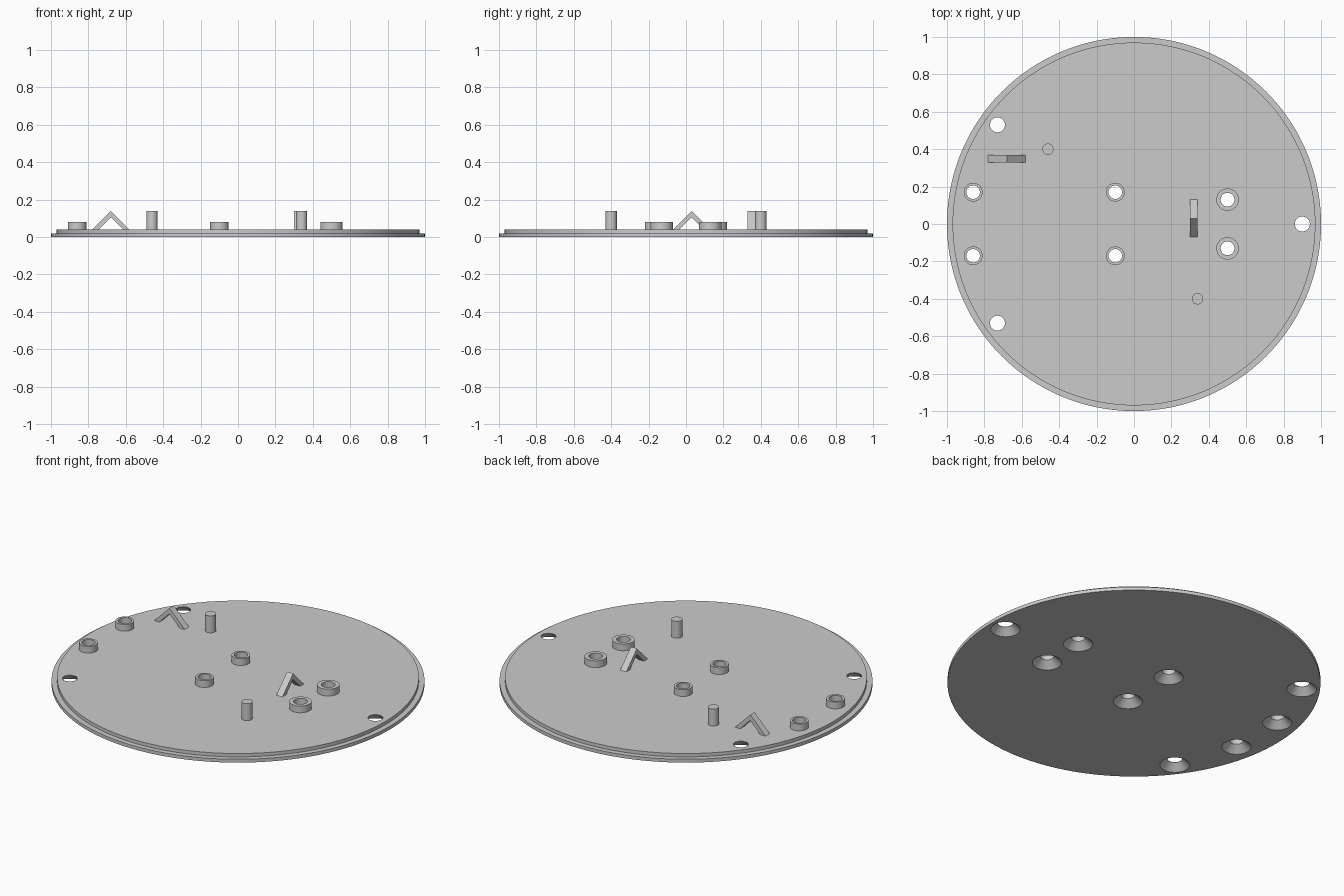
import bpy, bmesh
from math import cos, sin, tau, radians

if "Cube" in bpy.data.objects:
    bpy.data.objects.remove(bpy.data.objects["Cube"], do_unlink=True)

grey = bpy.data.materials.new("plain grey")
grey.use_nodes = True
colour = (0.6, 0.6, 0.6, 1)
grey.diffuse_color = colour
grey.node_tree.nodes["Principled BSDF"].inputs["Base Color"].default_value = colour

TOP = 0.04          # upper surface of the plate
PIN_TOP = 0.14      # height of pins and chevrons


def finish(name, bm, smooth=True):
    bmesh.ops.recalc_face_normals(bm, faces=bm.faces[:])
    mesh = bpy.data.meshes.new(name)
    bm.to_mesh(mesh)
    bm.free()
    mesh.materials.append(grey)
    obj = bpy.data.objects.new(name, mesh)
    bpy.context.collection.objects.link(obj)
    if smooth:
        shade(obj)
    return obj


def activate(obj):
    bpy.ops.object.select_all(action='DESELECT')
    obj.select_set(True)
    bpy.context.view_layer.objects.active = obj


def shade(obj):
    activate(obj)
    bpy.ops.object.shade_smooth_by_angle(angle=radians(30))


def lathe(bm, profile, x=0, y=0, sides=48, closed=False):
    """Turn (radius, height) points about a vertical axis; cap open ends."""
    rings = [[bm.verts.new((x + r * cos(tau * i / sides), y + r * sin(tau * i / sides), z))
              for i in range(sides)] for r, z in profile]
    pairs = list(zip(rings, rings[1:]))
    if closed:
        pairs.append((rings[-1], rings[0]))
    else:
        bm.faces.new(rings[0])
        bm.faces.new(rings[-1])
    for a, b in pairs:
        for i in range(sides):
            j = (i + 1) % sides
            bm.faces.new((a[i], a[j], b[j], b[i]))


# Positions: x, y, outer radius, hole radius
bosses = [(x, s * y, outer, hole) for x, y, outer, hole in
          ((-0.86, 0.17, 0.05, 0.036), (-0.1, 0.17, 0.05, 0.036), (0.5, 0.13, 0.06, 0.037))
          for s in (1, -1)]
screw_holes = [(-0.73, 0.53, 0.04), (-0.73, -0.53, 0.04), (0.9, 0, 0.04)]

# Round plate with a stepped rim
bm = bmesh.new()
lathe(bm, [(1, 0), (1, 0.02), (0.97, 0.02), (0.97, TOP)], sides=160)
plate = finish("base_plate", bm, smooth=False)

# Countersunk holes, widening towards the underside
bm = bmesh.new()
for x, y, r in screw_holes + [(b[0], b[1], b[3]) for b in bosses]:
    lathe(bm, [(0.09, -0.01), (r, 0.038), (r, 0.06)], x, y)
cutter = finish("hole_cutter", bm, smooth=False)
cutter.hide_render = True
cut = plate.modifiers.new("holes", 'BOOLEAN')
cut.operation = 'DIFFERENCE'
cut.solver = 'EXACT'
cut.object = cutter
activate(plate)
bpy.ops.object.modifier_apply(modifier=cut.name)
bpy.data.objects.remove(cutter, do_unlink=True)
shade(plate)

# Raised collars around the inner holes
for n, (x, y, outer, hole) in enumerate(bosses, 1):
    bm = bmesh.new()
    lathe(bm, [(hole, TOP), (outer, TOP), (outer, 0.08), (hole, 0.08)], x, y, closed=True)
    finish(f"collar_{n}", bm)

# Locating pins
for name, x, y in (("back_pin", -0.46, 0.4), ("front_pin", 0.34, -0.4)):
    bm = bmesh.new()
    lathe(bm, [(0.03, TOP), (0.03, PIN_TOP)], x, y, sides=32)
    finish(name, bm)


# Bent chevron brackets
def chevron(name, x, y, turn):
    t = 0.034
    outline = [(-0.1, TOP), (0, PIN_TOP), (0.1, TOP), (0.1 - t, TOP), (0, PIN_TOP - t), (t - 0.1, TOP)]
    bm = bmesh.new()
    sides = [[bm.verts.new((u, v, z)) for u, z in outline] for v in (-0.02, 0.02)]
    for side in sides:
        bm.faces.new(side)
    for i in range(len(outline)):
        j = (i + 1) % len(outline)
        bm.faces.new((sides[0][i], sides[0][j], sides[1][j], sides[1][i]))
    obj = finish(name, bm, smooth=False)
    obj.location = (x, y, 0)
    obj.rotation_euler.z = turn


chevron("back_chevron", -0.68, 0.35, 0)
chevron("side_chevron", 0.32, 0.03, radians(90))
